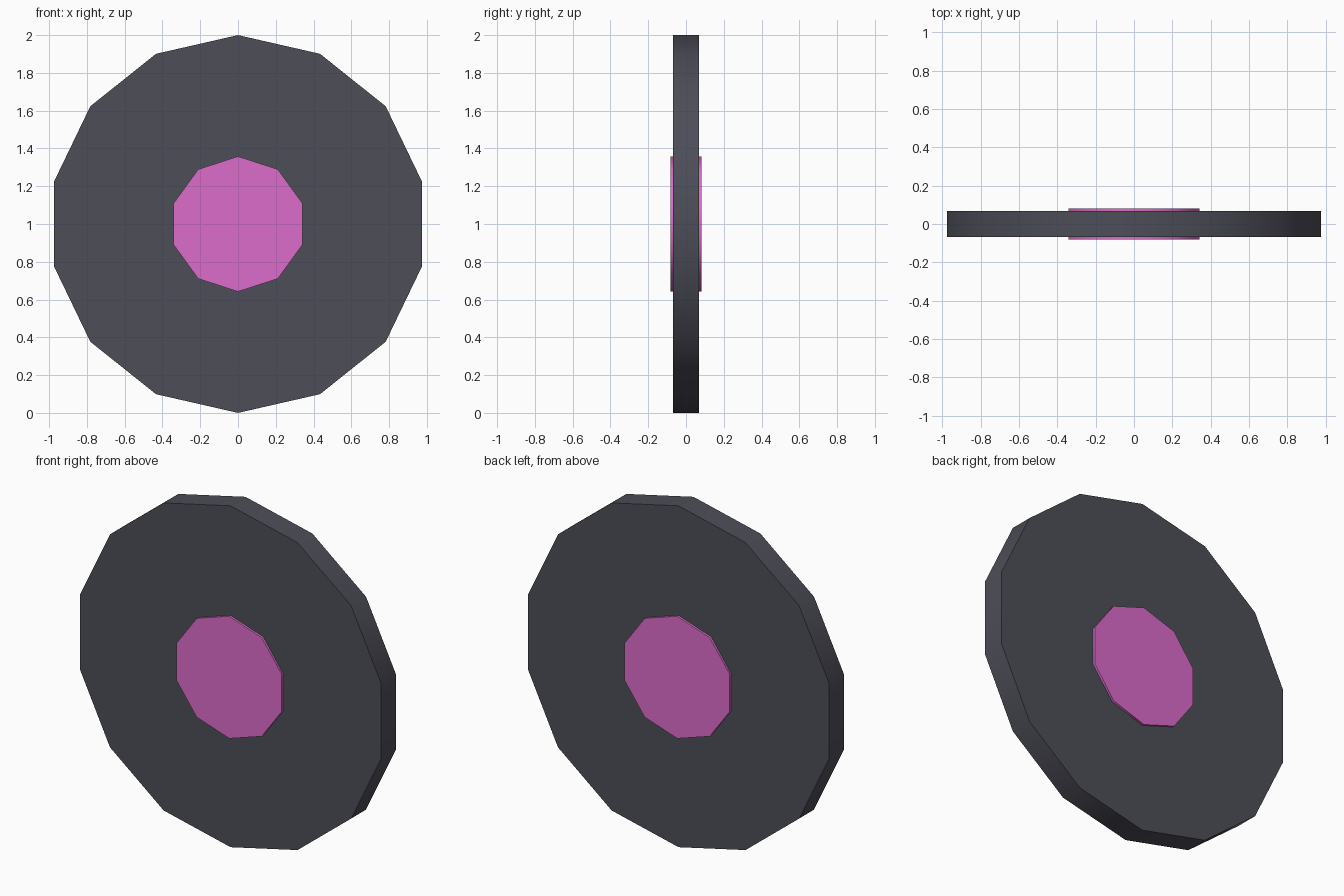
import bpy
import math

if "Cube" in bpy.data.objects:
    bpy.data.objects.remove(bpy.data.objects["Cube"])


def disc(name, sides, radius, thickness, color):
    # Upright disc facing -y, one corner pointing straight up
    bpy.ops.mesh.primitive_cylinder_add(
        vertices=sides, radius=radius, depth=thickness,
        location=(0, 0, 1), rotation=(math.pi / 2, 0, 0))
    ob = bpy.context.object
    ob.name = name
    bpy.ops.object.transform_apply(location=False, rotation=True, scale=False)
    bpy.ops.object.shade_smooth_by_angle(angle=math.radians(40))
    mat = bpy.data.materials.new(name + "_color")
    mat.diffuse_color = color
    mat.use_nodes = True
    mat.node_tree.nodes["Principled BSDF"].inputs["Base Color"].default_value = mat.diffuse_color
    ob.data.materials.append(mat)
    return ob


# Dark tyre with 14 sides
disc("tyre", 14, 1.0, 0.138, (0.075, 0.075, 0.098, 1))
# Pink hub with 10 sides, slightly proud of both faces
disc("hub", 10, 0.358, 0.164, (0.72, 0.15, 0.60, 1))
